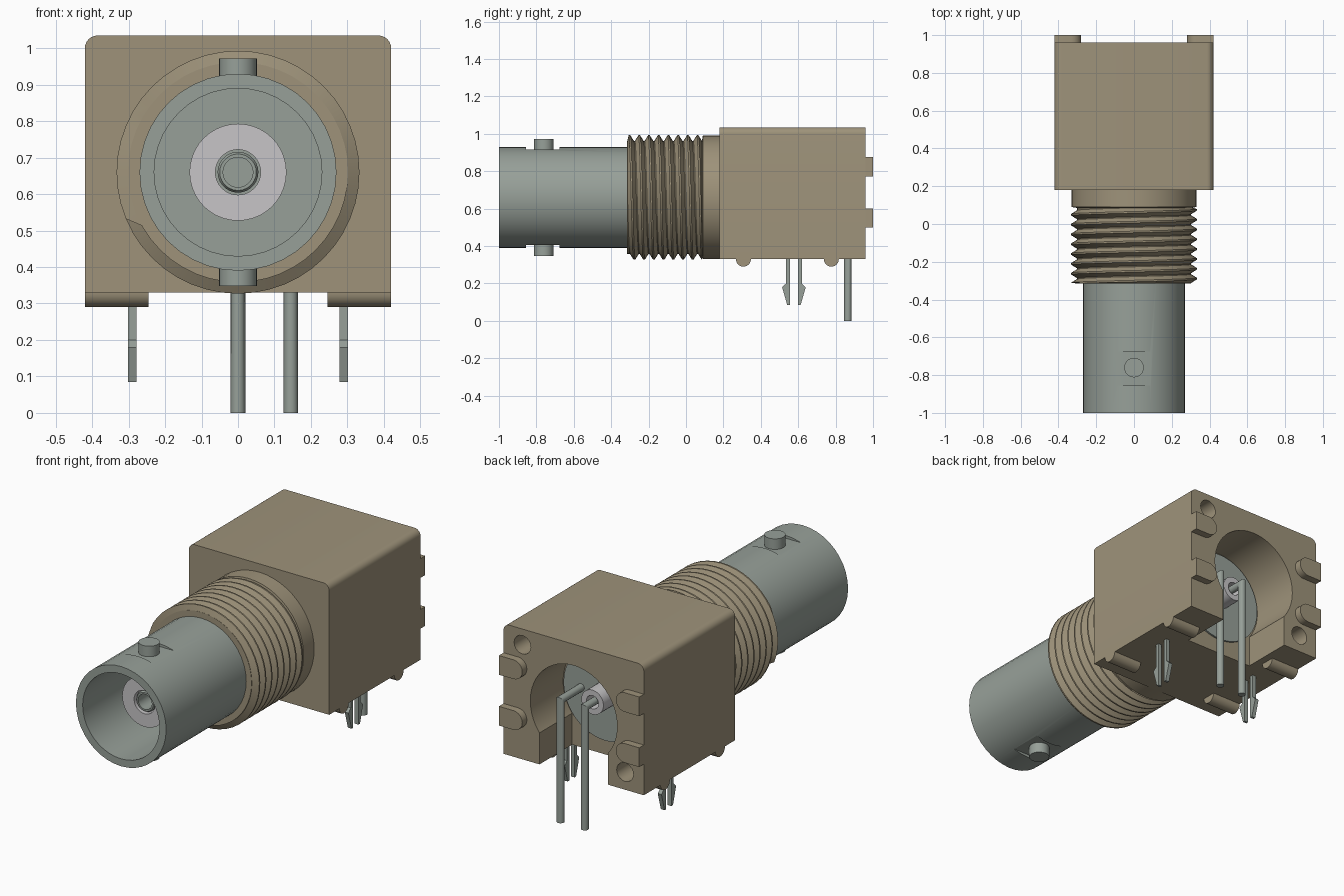
import bpy, bmesh, math
from mathutils import Vector

if "Cube" in bpy.data.objects:
    bpy.data.objects.remove(bpy.data.objects["Cube"], do_unlink=True)

AXIS_Z = 0.66  # height of the connector axis


def material(name, rgb):
    m = bpy.data.materials.new(name)
    m.use_nodes = True
    m.diffuse_color = (*rgb, 1)
    m.node_tree.nodes["Principled BSDF"].inputs["Base Color"].default_value = (*rgb, 1)
    return m


TAN = material("tan plastic", (0.342, 0.290, 0.195))
STEEL = material("grey metal", (0.310, 0.352, 0.318))
LIGHT = material("pale insulator", (0.570, 0.560, 0.570))


def finish(name, bm, mat, fix_normals=True):
    if fix_normals:
        bmesh.ops.recalc_face_normals(bm, faces=bm.faces)
    me = bpy.data.meshes.new(name)
    bm.to_mesh(me)
    bm.free()
    ob = bpy.data.objects.new(name, me)
    bpy.context.collection.objects.link(ob)
    me.materials.append(mat)
    return ob


def smooth(ob, angle=30):
    bpy.ops.object.select_all(action='DESELECT')
    ob.select_set(True)
    bpy.context.view_layer.objects.active = ob
    bpy.ops.object.shade_smooth_by_angle(angle=math.radians(angle))


def lathe(name, profile, mat, n=40, x=0.0, z=AXIS_Z):
    """Revolve a closed (radius, y) profile round an axis along y."""
    bm = bmesh.new()
    vs = [bm.verts.new((r, y, 0)) for r, y in profile]
    loop = vs + [vs[0]]
    edges = [bm.edges.new((a, b)) for a, b in zip(loop, loop[1:])]
    bmesh.ops.spin(bm, geom=vs + edges, cent=(0, 0, 0), axis=(0, 1, 0),
                   angle=math.tau, steps=n, use_duplicate=False)
    bmesh.ops.remove_doubles(bm, verts=bm.verts, dist=1e-5)
    # spinning an edge that lies on the axis leaves loose wire only
    bmesh.ops.delete(bm, geom=[e for e in bm.edges if not e.link_faces], context='EDGES')
    bmesh.ops.translate(bm, verts=bm.verts, vec=(x, 0, z))
    ob = finish(name, bm, mat)
    smooth(ob)
    return ob


def prism(name, pts, axis, lo, hi, mat):
    """Extrude a 2D outline along an axis (0 = x, 1 = y, 2 = z)."""
    bm = bmesh.new()

    def place(p, d):
        c = list(p)
        c.insert(axis, d)
        return bm.verts.new(c)
    face = bm.faces.new([place(p, lo) for p in pts])
    out = bmesh.ops.extrude_face_region(bm, geom=[face])
    move = Vector((0, 0, 0))
    move[axis] = hi - lo
    bmesh.ops.translate(bm, vec=move,
                        verts=[v for v in out["geom"] if isinstance(v, bmesh.types.BMVert)])
    return finish(name, bm, mat)


def arc(cx, cy, r, a0, a1, n):
    return [(cx + r * math.cos(math.radians(a0 + (a1 - a0) * i / n)),
             cy + r * math.sin(math.radians(a0 + (a1 - a0) * i / n))) for i in range(n + 1)]


def rect(x0, x1, y0, y1):
    return [(x0, y0), (x1, y0), (x1, y1), (x0, y1)]


def cut(ob, cutters):
    bpy.context.view_layer.objects.active = ob
    for c in cutters:
        mod = ob.modifiers.new("cut", 'BOOLEAN')
        mod.operation = 'DIFFERENCE'
        mod.solver = 'EXACT'
        mod.object = c
        bpy.ops.object.modifier_apply(modifier=mod.name)
        bpy.data.objects.remove(c, do_unlink=True)
    smooth(ob)


# Housing block with rounded top corners, rear cavity, slot and two blind holes
R = 0.035
outline = [(-0.42, 0.33), (0.42, 0.33)] + arc(0.42 - R, 1.035 - R, R, 0, 90, 6) \
    + arc(-0.42 + R, 1.035 - R, R, 90, 180, 6)
housing = prism("housing", outline, 1, 0.18, 0.96, TAN)
cut(housing, [
    lathe("cavity_cutter", [(0, 0.68), (0.26, 0.68), (0.26, 1.1), (0, 1.1)], TAN, 48),
    prism("slot_cutter", rect(-0.205, 0.205, 0.2, 0.6), 1, 0.6801, 1.1, TAN),
    lathe("top_hole_cutter", [(0, 0.82), (0.05, 0.82), (0.05, 1.1), (0, 1.1)], TAN, 20, 0.307, 0.95),
    lathe("low_hole_cutter", [(0, 0.82), (0.05, 0.82), (0.05, 1.1), (0, 1.1)], TAN, 20, -0.307, 0.425),
])

# Collar and threaded core
lathe("collar", [(0.26, -0.315), (0.302, -0.315), (0.302, 0.085), (0.33, 0.09),
                 (0.33, 0.19), (0.26, 0.19)], TAN, 48)

# Helical thread: rows follow the helix and are clamped at both ends
PITCH, Y0, Y1, ROOT, CREST, N = 0.052, -0.315, 0.09, 0.298, 0.333, 48
ROWS = [(0.0, ROOT), (0.42, CREST), (0.58, CREST)]
bm = bmesh.new()
grid = []
for j in range(3 * 11):
    offset, radius = ROWS[j % 3]
    row = []
    for i in range(N + 1):
        a = math.tau * i / N
        y = Y0 + PITCH * (j // 3 + offset - i / N)
        r = radius if Y0 < y < Y1 else ROOT
        y = min(max(y, Y0), Y1)
        row.append(bm.verts.new((r * math.cos(a), y, AXIS_Z + r * math.sin(a))))
    grid.append(row)
for p, q in zip(grid, grid[1:]):
    for i in range(N):
        bm.faces.new((p[i], q[i], q[i + 1], p[i + 1]))
bmesh.ops.remove_doubles(bm, verts=bm.verts, dist=1e-4)
smooth(finish("thread", bm, TAN, fix_normals=False))

# Metal barrel with two flats, and the bayonet pegs standing on them
barrel = lathe("barrel", [(0, -0.45), (0.23, -0.45), (0.23, -1), (0.27, -1),
                          (0.27, -0.2), (0, -0.2)], STEEL, 40)
cut(barrel, [prism("flat_cutter", rect(-0.2, 0.2, -0.855, -0.675), 2,
                   AXIS_Z + s * 0.255, AXIS_Z + s * 0.4, STEEL) for s in (1, -1)])
for name, s in (("upper_peg", 1), ("lower_peg", -1)):
    smooth(prism(name, arc(0, -0.76, 0.052, 0, 345, 23), 2,
                 AXIS_Z + s * 0.24, AXIS_Z + s * 0.312, STEEL))

# Insulator and centre contact inside the barrel
lathe("front_insulator", [(0.062, -0.46), (0.133, -0.46), (0.133, -0.8), (0.062, -0.8)], LIGHT)
lathe("centre_contact", [(0, -0.46), (0.056, -0.46), (0.056, -0.785), (0.05, -0.795),
                         (0.041, -0.795), (0.041, -0.6), (0, -0.6)], STEEL, 28)

# Rear flange and insulator in the cavity
lathe("rear_flange", [(0, 0.6), (0.25, 0.6), (0.25, 0.69), (0, 0.69)], STEEL, 48)
lathe("rear_insulator", [(0.036, 0.68), (0.066, 0.68), (0.066, 0.8), (0.036, 0.8)], LIGHT, 28)


def bent_pin(name, x, y_end, r=0.02, y=0.865, n=14):
    """Round pin rising from the board, mitred towards the front."""
    bm = bmesh.new()
    circle = [(r * math.cos(math.tau * i / n), r * math.sin(math.tau * i / n)) for i in range(n)]
    rings = [[bm.verts.new((x + c, y + s, 0)) for c, s in circle],
             [bm.verts.new((x + c, y + s, AXIS_Z + s)) for c, s in circle],
             [bm.verts.new((x + c, y_end, AXIS_Z + s)) for c, s in circle]]
    for p, q in zip(rings, rings[1:]):
        for i in range(n):
            k = (i + 1) % n
            bm.faces.new((p[i], p[k], q[k], q[i]))
    bm.faces.new(rings[0])
    bm.faces.new(rings[2])
    smooth(finish(name, bm, STEEL))


bent_pin("signal_pin", 0.0, 0.685)
bent_pin("ground_pin", 0.145, 0.685)

for side, s in (("left", 1), ("right", -1)):
    # Rear tabs with a rounded inner end
    for level, z in (("upper", 0.825), ("lower", 0.55)):
        tab = [(s * px, pz) for px, pz in
               [(0.42, z + 0.052)] + arc(0.332, z, 0.052, 90, 270, 10) + [(0.42, z - 0.052)]]
        smooth(prism(f"{side}_{level}_rear_tab", tab, 1, 0.95, 1.0, TAN))
    # Half-round standoff ribs under the housing
    for place, y in (("front", 0.307), ("back", 0.777)):
        rib = [(y - 0.04, 0.34)] + arc(y, 0.33, 0.04, 180, 360, 12) + [(y + 0.04, 0.34)]
        smooth(prism(f"{side}_{place}_rib", rib, 0, s * 0.245, s * 0.42, TAN))
    # Split board clips with outward barbs
    for place, d in (("front", -1), ("back", 1)):
        prong = [(0.577 + d * o, z) for o, z in
                 [(0.022, 0.35), (0.042, 0.35), (0.042, 0.2), (0.063, 0.18),
                  (0.036, 0.085), (0.022, 0.085)]]
        prism(f"{side}_{place}_clip", prong, 0, s * 0.29 - 0.011, s * 0.29 + 0.011, STEEL)
